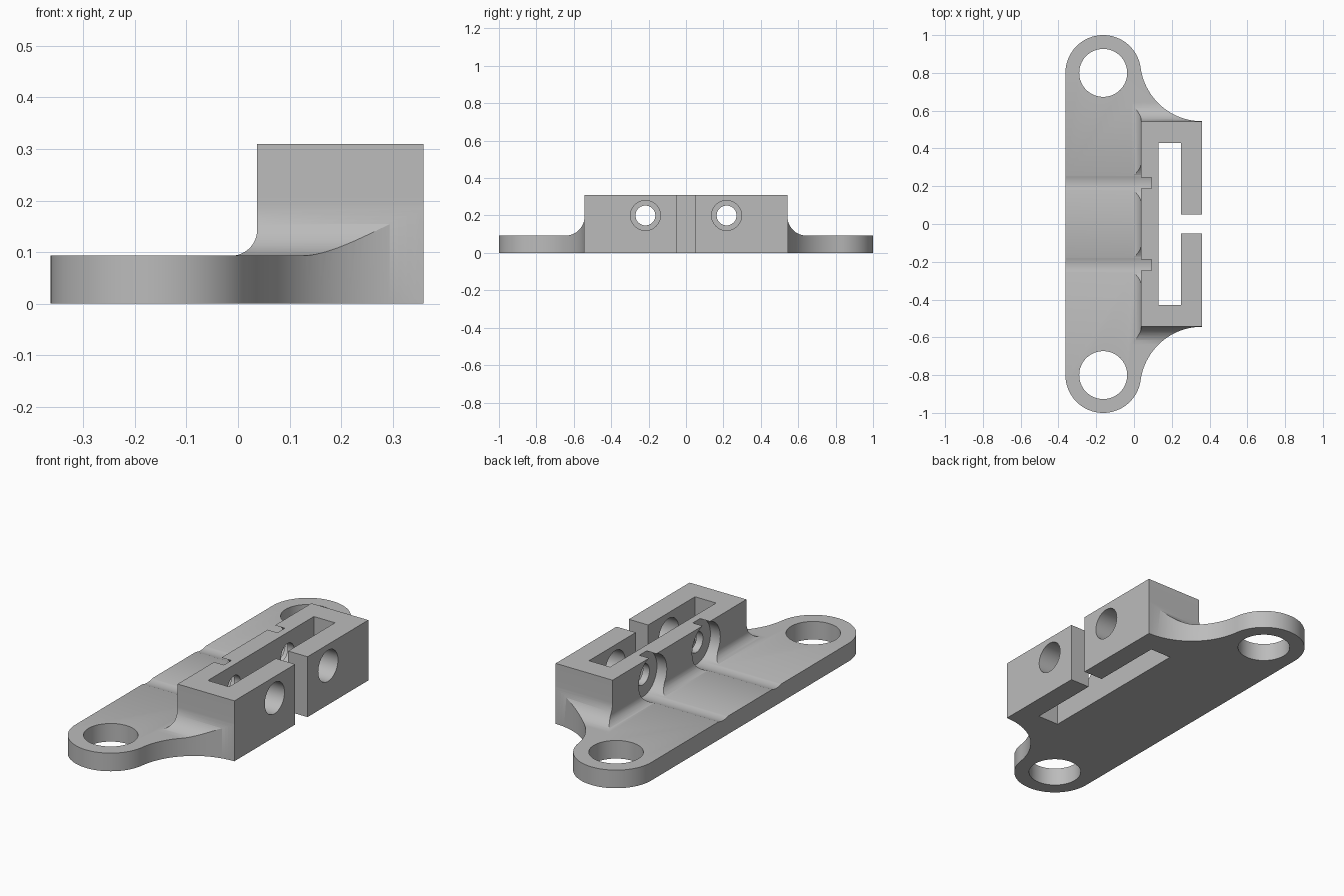
import bpy, bmesh
from math import sin, cos, radians, hypot, atan2, degrees

cube = bpy.data.objects.get("Cube")
if cube:
    bpy.data.objects.remove(cube, do_unlink=True)

grey = bpy.data.materials.new("light grey")
grey.use_nodes = True
COLOUR = (0.5, 0.5, 0.5, 1)
grey.diffuse_color = COLOUR
grey.node_tree.nodes["Principled BSDF"].inputs["Base Color"].default_value = COLOUR


def arc(cx, cy, r, start, end, n):
    angles = [radians(start + (end - start) * i / n) for i in range(n + 1)]
    return [(cx + r * cos(a), cy + r * sin(a)) for a in angles]


def prism(name, profile, axis, lo, hi):
    """Extrude a 2D profile along an axis from lo to hi."""
    place = {"x": lambda u, v, w: (w, u, v),
             "y": lambda u, v, w: (u, w, v),
             "z": lambda u, v, w: (u, v, w)}[axis]
    bm = bmesh.new()
    ends = [[bm.verts.new(place(u, v, w)) for u, v in profile] for w in (lo, hi)]
    for ring in ends:
        bm.faces.new(ring)
    n = len(profile)
    for i in range(n):
        j = (i + 1) % n
        bm.faces.new((ends[0][i], ends[0][j], ends[1][j], ends[1][i]))
    bmesh.ops.recalc_face_normals(bm, faces=bm.faces)
    mesh = bpy.data.meshes.new(name)
    bm.to_mesh(mesh)
    bm.free()
    mesh.materials.append(grey)
    obj = bpy.data.objects.new(name, mesh)
    bpy.context.collection.objects.link(obj)
    return obj


def box(name, x0, x1, y0, y1, z0, z1):
    return prism(name, [(x0, y0), (x1, y0), (x1, y1), (x0, y1)], "z", z0, z1)


def rod(name, axis, u, v, r, lo, hi):
    return prism(name, arc(u, v, r, 0, 360, 64)[:-1], axis, lo, hi)


def combine(target, other, operation):
    mod = target.modifiers.new(operation, "BOOLEAN")
    mod.operation, mod.solver, mod.object = operation, "EXACT", other
    bpy.context.view_layer.objects.active = target
    bpy.ops.object.modifier_apply(modifier=mod.name)
    bpy.data.objects.remove(other, do_unlink=True)


PLATE, TOP = 0.093, 0.31
EAR_X, EAR_Y, EAR_R = -0.163, 0.8, 0.2
SIDE_X, FACE_X, END_Y = 0.36, 0.037, 0.543

# Footprint: two rounded ears blending by concave curves into the block
CURVE_Y = 0.872
dx, dy = SIDE_X - EAR_X, CURVE_Y - EAR_Y
blend_r = hypot(dx, dy) - EAR_R
tilt = degrees(atan2(dy, dx))
half = (arc(EAR_X, EAR_Y, EAR_R, 180, tilt, 40)
        + arc(SIDE_X, CURVE_Y, blend_r, 180 + tilt, 270, 28)[1:])
footprint = half + [(x, -y) for x, y in reversed(half)]
bracket = prism("bracket", footprint, "z", 0, TOP)

# Height envelope: thin plate plus block with filleted long side and ends
r_side, r_end = 0.05, 0.1
side = (arc(FACE_X - r_side, PLATE + r_side, r_side, 270, 360, 12)
        + [(FACE_X, 0.4), (0.5, 0.4), (0.5, -0.1), (FACE_X - r_side, -0.1)])
end = arc(END_Y + r_end, PLATE + r_end, r_end, 270, 180, 20) + [(END_Y, 0.5)]
end = [(END_Y + r_end, -0.15)] + end
envelope = prism("envelope", side, "y", -0.8, 0.8)
ends = prism("ends", end + [(-y, z) for y, z in reversed(end)], "x", -0.6, 0.6)
combine(envelope, ends, "INTERSECT")
combine(envelope, box("slab", -0.7, 0.7, -1.2, 1.2, -0.2, PLATE), "UNION")
combine(bracket, envelope, "INTERSECT")

# Long slot through the block and the gap in its outer wall
combine(bracket, box("slot", 0.13, 0.25, -0.43, 0.43, -0.1, 0.5), "DIFFERENCE")
combine(bracket, box("gap", 0.2, 0.5, -0.05, 0.05, -0.1, 0.5), "DIFFERENCE")

# Ear holes, screw recesses with shallow grooves, and stepped screw holes
for s in (-1, 1):
    y, z = s * 0.217, 0.2
    for cutter in (rod("ear_hole", "z", EAR_X, s * EAR_Y, 0.127, -0.1, 0.5),
                   rod("recess", "x", y, z, 0.114, -0.5, 0.093),
                   rod("inner_hole", "x", y, z, 0.053, 0.05, 0.19),
                   rod("outer_hole", "x", y, z, 0.08, 0.2, 0.5)):
        combine(bracket, cutter, "DIFFERENCE")

bpy.ops.object.select_all(action="DESELECT")
bracket.select_set(True)
bpy.context.view_layer.objects.active = bracket
bpy.ops.object.shade_smooth_by_angle(angle=radians(25))
